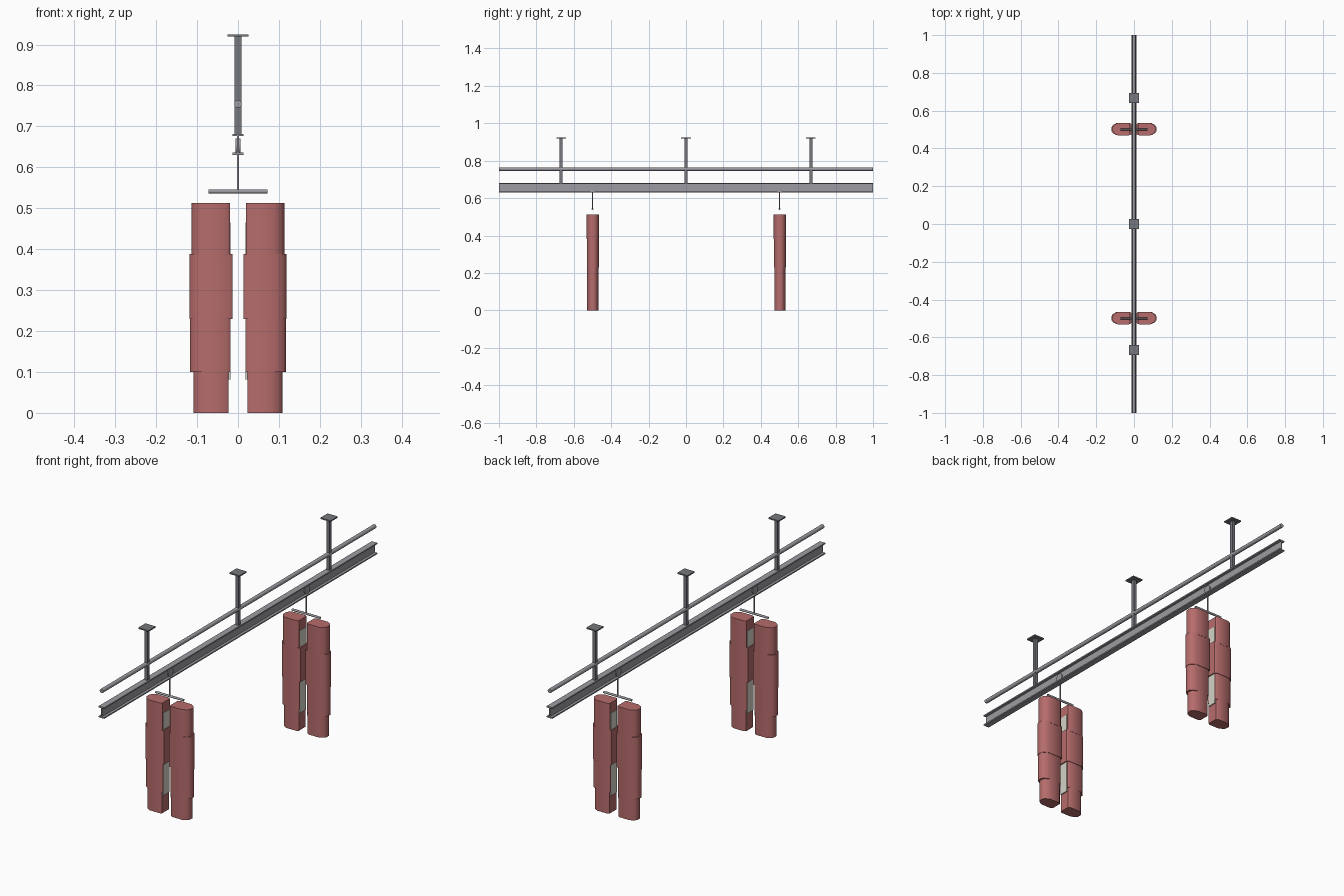
import bpy, bmesh, math
from mathutils import Matrix, Vector

if "Cube" in bpy.data.objects:
    bpy.data.objects.remove(bpy.data.objects["Cube"], do_unlink=True)


def material(name, rgb):
    m = bpy.data.materials.new(name)
    m.use_nodes = True
    col = (*rgb, 1.0)
    m.diffuse_color = col
    m.node_tree.nodes["Principled BSDF"].inputs["Base Color"].default_value = col
    return m


MEAT = material("red meat", (0.47, 0.15, 0.15))
BONE = material("pale bone", (0.66, 0.65, 0.57))
STEEL = material("light steel", (0.33, 0.33, 0.36))
DARK = material("dark steel", (0.18, 0.19, 0.21))


def finish(name, bm, mat, smooth=None):
    bmesh.ops.recalc_face_normals(bm, faces=bm.faces)
    me = bpy.data.meshes.new(name)
    bm.to_mesh(me)
    bm.free()
    me.materials.append(mat)
    ob = bpy.data.objects.new(name, me)
    bpy.context.collection.objects.link(ob)
    if smooth:
        bpy.ops.object.select_all(action='DESELECT')
        ob.select_set(True)
        bpy.context.view_layer.objects.active = ob
        bpy.ops.object.shade_smooth_by_angle(angle=math.radians(smooth))
    return ob


def box(name, lo, hi, mat):
    lo, hi = Vector(lo), Vector(hi)
    bm = bmesh.new()
    bmesh.ops.create_cube(bm, size=1.0)
    bmesh.ops.scale(bm, vec=hi - lo, verts=bm.verts)
    bmesh.ops.translate(bm, vec=(lo + hi) / 2, verts=bm.verts)
    return finish(name, bm, mat)


def rod(name, a, b, radius, mat, sides=12):
    """Capped cylinder between two points."""
    a, b = Vector(a), Vector(b)
    bm = bmesh.new()
    turn = (b - a).to_track_quat('Z', 'Y').to_matrix().to_4x4()
    bmesh.ops.create_cone(bm, cap_ends=True, segments=sides, radius1=radius,
                          radius2=radius, depth=(b - a).length,
                          matrix=Matrix.Translation((a + b) / 2) @ turn)
    return finish(name, bm, mat, 50)


def prism(name, profile, vec, mat, smooth=None):
    """Extrude a closed outline along a vector."""
    bm = bmesh.new()
    face = bm.faces.new([bm.verts.new(p) for p in profile])
    out = bmesh.ops.extrude_face_region(bm, geom=[face])
    verts = [g for g in out["geom"] if isinstance(g, bmesh.types.BMVert)]
    bmesh.ops.translate(bm, vec=vec, verts=verts)
    # the extrusion keeps the starting face, so both ends are closed
    return finish(name, bm, mat, smooth)


# Overhead I-beam rail
F, W, Z0, Z1, T = 0.014, 0.002, 0.63, 0.682, 0.006
half = [(F, Z0), (F, Z0 + T), (W, Z0 + T), (W, Z1 - T), (F, Z1 - T), (F, Z1)]
outline = half + [(-x, z) for x, z in reversed(half)]
prism("rail_beam", [(x, -1, z) for x, z in outline], (0, 2, 0), STEEL)

# Pipe above the rail
rod("overhead_pipe", (0, -1, 0.755), (0, 1, 0.755), 0.0095, STEEL)

# Ceiling hangers
for i, y in enumerate((-0.667, 0, 0.667), 1):
    box(f"hanger_post_{i}", (-0.008, y - 0.008, 0.682), (0.008, y + 0.008, 0.921), DARK)
    box(f"ceiling_plate_{i}", (-0.026, y - 0.026, 0.919), (0.026, y + 0.026, 0.925), DARK)

# Meat blocks of one half: bottom, top, inner x, outer x, half depth
BLOCKS = [
    ("shank", 0.0, 0.107, 0.023, 0.109, 0.030),
    ("shoulder", 0.10, 0.230, 0.019, 0.117, 0.030),
    ("ribs", 0.229, 0.388, 0.013, 0.119, 0.032),
    ("rump", 0.382, 0.513, 0.020, 0.113, 0.033),
]


def meat_outline(s, xi, xo, d, y, z):
    side = [(xi, d - 0.006), (xi + 0.008, d), (xo - 0.026, d), (xo - 0.007, d - 0.011),
            (xo, 0.010)]
    pts = side + [(x, -v) for x, v in reversed(side)]
    return [(s * x, y + v, z) for x, v in pts]


# Two hung carcasses, each with a trolley, a hook bar and mirrored halves
for tag, y in (("front", -0.5), ("back", 0.5)):
    rod(f"{tag}_trolley_wheel", (-0.006, y, 0.652), (0.006, y, 0.652), 0.019, STEEL, 20)
    rod(f"{tag}_hanging_rod", (0, y, 0.54), (0, y, 0.652), 0.003, STEEL, 8)
    rod(f"{tag}_hook_bar", (-0.072, y, 0.541), (0.072, y, 0.541), 0.005, STEEL, 10)
    yc = y + 0.002
    for side, s in (("left", 1), ("right", -1)):
        for part, z0, z1, xi, xo, d in BLOCKS:
            prism(f"{tag}_{side}_{part}", meat_outline(s, xi, xo, d, yc, z0),
                  (0, 0, z1 - z0), MEAT, 50)
        xa, xb = sorted((s * 0.018, s * 0.028))
        box(f"{tag}_{side}_bone", (xa, yc - 0.021, 0.082), (xb, yc + 0.021, 0.465), BONE)
